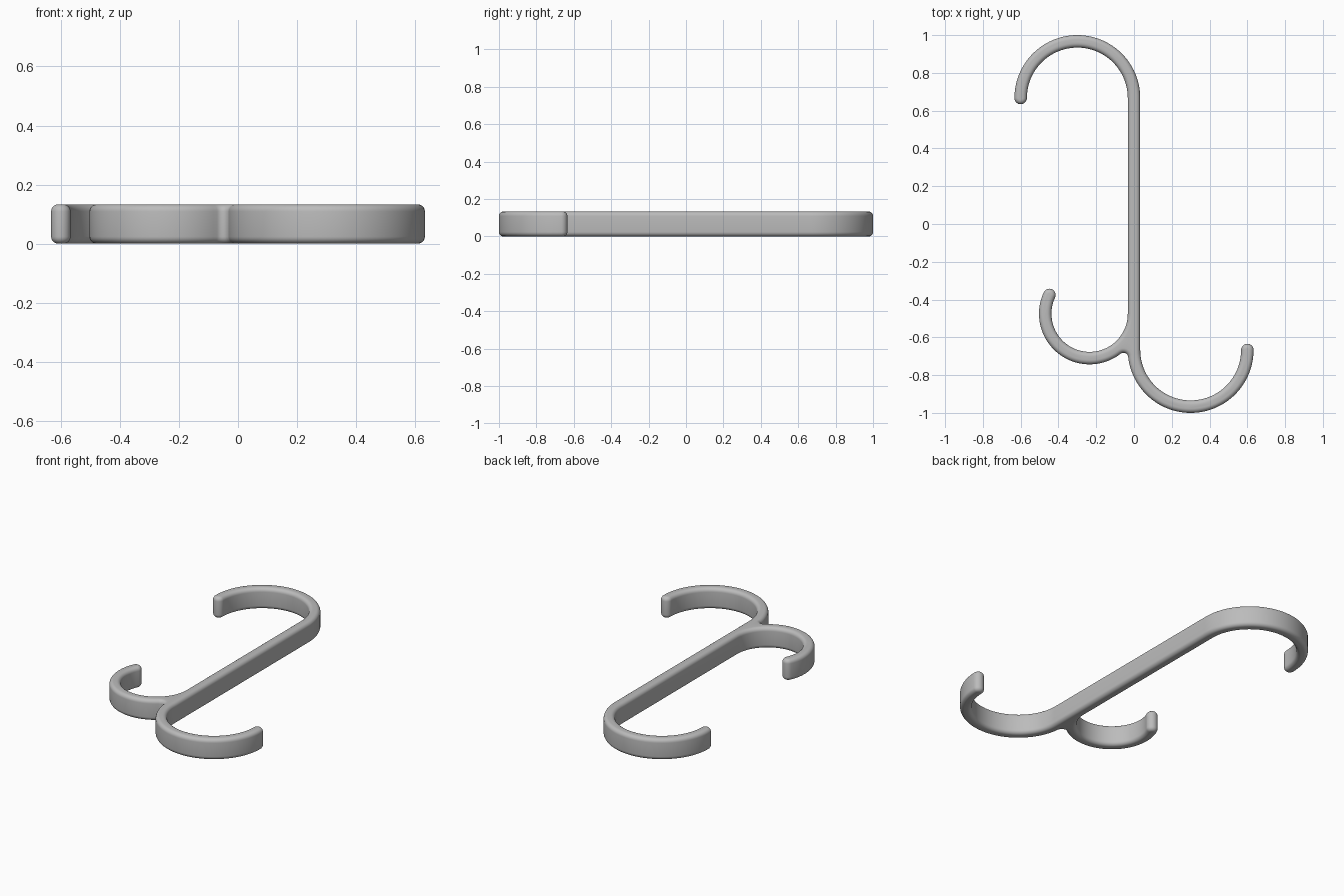
import bpy
import bmesh
from math import atan2, cos, degrees, pi, radians, sin, sqrt
from mathutils import Vector

if "Cube" in bpy.data.objects:
    bpy.data.objects.remove(bpy.data.objects["Cube"], do_unlink=True)

HALF = 0.033          # half thickness of the strip
HEIGHT = 0.133
ROUND = 0.024         # edge rounding
BIG, SMALL, FILLET = 0.3, 0.235, 0.025
TOP = Vector((-BIG, 0.667))
BOTTOM = Vector((BIG, -0.667))
SIDE = Vector((-SMALL, -0.475))
TIP = 155             # angle where the side hook ends


def polar(centre, radius, angle):
    a = radians(angle)
    return centre + Vector((cos(a), sin(a))) * radius


def arc(centre, radius, start, end, steps=48):
    return [polar(centre, radius, start + (end - start) * i / steps)
            for i in range(steps + 1)]


def heading(a, b):
    return degrees(atan2(b.y - a.y, b.x - a.x)) % 360


# Centre of the small fillet between the two lower hooks
d1, d2 = SMALL + HALF + FILLET, BIG + HALF + FILLET
span = BOTTOM - SIDE
dist = span.length
along = (d1 * d1 - d2 * d2 + dist * dist) / (2 * dist)
axis = span / dist
NOTCH = SIDE + axis * along + Vector((axis.y, -axis.x)) * sqrt(d1 * d1 - along * along)


def outline(inset):
    """Counter-clockwise contour of the whole hook, moved inward by inset."""
    w = HALF - inset
    return (
        arc(BOTTOM, BIG + w, heading(BOTTOM, NOTCH), 360)
        + arc(polar(BOTTOM, BIG, 0), w, 0, 180, 16)
        + arc(BOTTOM, BIG - w, 360, 180)
        + arc(TOP, BIG + w, 0, 180)
        + arc(polar(TOP, BIG, 180), w, 180, 360, 16)
        + arc(TOP, BIG - w, 180, 0)
        + arc(SIDE, SMALL - w, 0, TIP - 360)
        + arc(polar(SIDE, SMALL, TIP), w, TIP - 180, TIP, 16)
        + arc(SIDE, SMALL + w, TIP, heading(SIDE, NOTCH))
        + arc(NOTCH, FILLET + inset, heading(NOTCH, SIDE), heading(NOTCH, BOTTOM), 12)
    )


# Rounded-edge levels from the underside to the top
STEPS = 6
quarter = [(ROUND * (1 - sin(i * pi / 2 / STEPS)), ROUND * (1 - cos(i * pi / 2 / STEPS)))
           for i in range(STEPS + 1)]
levels = quarter + [(inset, HEIGHT - z) for inset, z in reversed(quarter)]

# Loft the contour through the levels and cap both sides
bm = bmesh.new()
rings = [[bm.verts.new((p.x, p.y, z)) for p in outline(inset)] for inset, z in levels]
count = len(rings[0])
for low, high in zip(rings, rings[1:]):
    for i in range(count):
        j = (i + 1) % count
        bm.faces.new((low[i], low[j], high[j], high[i]))
bm.faces.new(rings[0][::-1])
bm.faces.new(rings[-1])
bmesh.ops.remove_doubles(bm, verts=bm.verts, dist=1e-5)
bmesh.ops.recalc_face_normals(bm, faces=bm.faces)
mesh = bpy.data.meshes.new("triple_hook")
bm.to_mesh(mesh)
bm.free()

hook = bpy.data.objects.new("triple_hook", mesh)
bpy.context.collection.objects.link(hook)

# Plain grey finish
grey = bpy.data.materials.new("plain grey")
grey.use_nodes = True
colour = (0.5, 0.5, 0.5, 1)
grey.diffuse_color = colour
grey.node_tree.nodes["Principled BSDF"].inputs["Base Color"].default_value = colour
mesh.materials.append(grey)

bpy.ops.object.select_all(action="DESELECT")
hook.select_set(True)
bpy.context.view_layer.objects.active = hook
bpy.ops.object.shade_smooth_by_angle(angle=radians(30))
